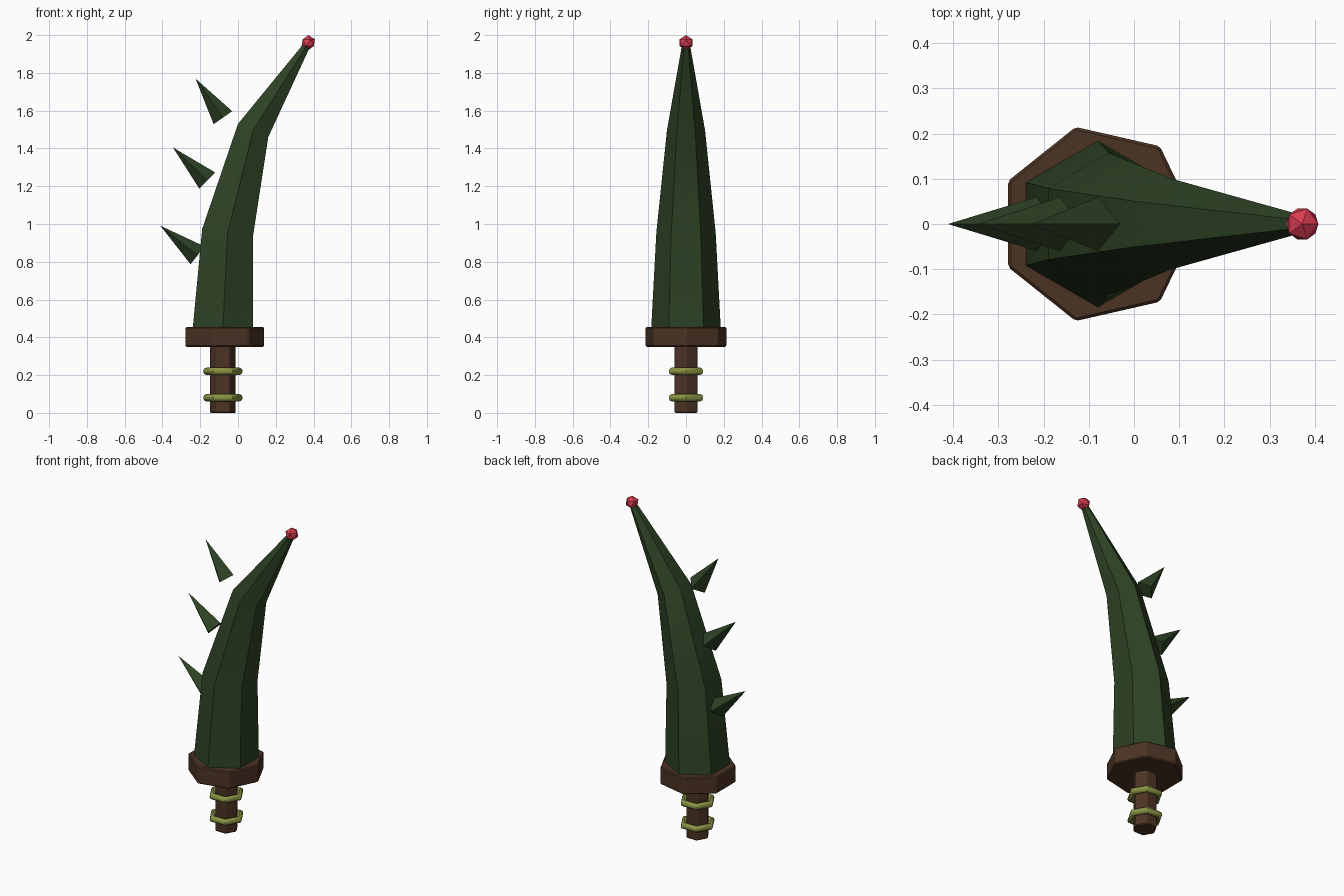
import bpy, bmesh, math
from mathutils import Vector

if "Cube" in bpy.data.objects:
    bpy.data.objects.remove(bpy.data.objects["Cube"])

AXIS_X = -0.08   # handle and guard share this vertical axis


def material(name, rgb):
    m = bpy.data.materials.new(name)
    m.diffuse_color = (*rgb, 1)
    m.use_nodes = True
    m.node_tree.nodes["Principled BSDF"].inputs["Base Color"].default_value = m.diffuse_color
    return m


GREEN = material("dark green", (0.027, 0.055, 0.018))
BROWN = material("wood brown", (0.072, 0.033, 0.017))
OLIVE = material("olive vine", (0.25, 0.29, 0.055))
RED = material("berry red", (0.70, 0.045, 0.08))


def finish(name, bm, mat, bevel=0, smooth=None):
    bmesh.ops.recalc_face_normals(bm, faces=bm.faces)
    mesh = bpy.data.meshes.new(name)
    bm.to_mesh(mesh)
    bm.free()
    mesh.materials.append(mat)
    ob = bpy.data.objects.new(name, mesh)
    bpy.context.collection.objects.link(ob)
    if bevel:
        mod = ob.modifiers.new("bevel", 'BEVEL')
        mod.width, mod.segments = bevel, 1
    if smooth:
        bpy.context.view_layer.objects.active = ob
        ob.select_set(True)
        bpy.ops.object.shade_smooth_by_angle(angle=math.radians(smooth))
        ob.select_set(False)
    return ob


def loft(rings, closed=False):
    """Skin rings of points; cap the ends, or join last to first."""
    bm = bmesh.new()
    loops = [[bm.verts.new(p) for p in ring] for ring in rings]
    pairs = list(zip(loops, loops[1:]))
    if closed:
        pairs.append((loops[-1], loops[0]))
    else:
        bm.faces.new(loops[0])
        bm.faces.new(loops[-1])
    for a, b in pairs:
        for i in range(len(a)):
            j = (i + 1) % len(a)
            bm.faces.new((a[i], a[j], b[j], b[i]))
    return bm


def ring(x, z, r, sides, start=0, tilt=0):
    """Polygon around (x, 0, z), leaning towards +x by tilt degrees."""
    t = math.radians(tilt)
    u, v = Vector((math.cos(t), 0, -math.sin(t))), Vector((0, 1, 0))
    angles = [math.radians(start) + math.tau * i / sides for i in range(sides)]
    return [Vector((x, 0, z)) + r * (u * math.cos(a) + v * math.sin(a)) for a in angles]


# Handle and seven-sided guard
finish("grip", loft([ring(AXIS_X, z, 0.07, 6) for z in (0, 0.36)]), BROWN, 0.005)
finish("guard", loft([ring(AXIS_X, z, 0.22, 7) for z in (0.35, 0.455)]), BROWN, 0.006)

# Six-sided bands round the handle
for n, z in enumerate((0.08, 0.22)):
    section = [math.tau * k / 8 for k in range(8)]
    rings = [ring(AXIS_X, z + 0.02 * math.sin(a), 0.085 + 0.02 * math.cos(a), 6)
             for a in section]
    finish(f"grip_band_{n + 1}", loft(rings, closed=True), OLIVE, smooth=50)

# Curved tapering blade: x, z, radius, tilt
BLADE = [(-0.08, 0.45, 0.184, 0), (-0.055, 0.955, 0.157, 8),
         (0.08, 1.495, 0.101, 23.5), (0.37, 1.955, 0.02, 32.5)]
finish("blade", loft([ring(x, z, r, 6, 30, t) for x, z, r, t in BLADE]), GREEN, smooth=35)

# Four-sided thorns along the back: base x, base z, tilt
for n, (x, z, tilt) in enumerate([(-0.214, 0.834, -51.5), (-0.163, 1.23, -46),
                                  (-0.08, 1.563, -35)]):
    bm = bmesh.new()
    base = [bm.verts.new(p) for p in ring(x, z, 0.06, 4, 0, tilt)]
    t = math.radians(tilt)
    tip = bm.verts.new((x + 0.252 * math.sin(t), 0, z + 0.252 * math.cos(t)))
    bm.faces.new(base)
    for i in range(4):
        bm.faces.new((base[i], base[(i + 1) % 4], tip))
    finish(f"thorn_{n + 1}", bm, GREEN)

# Berry on the point
bm = bmesh.new()
bmesh.ops.create_icosphere(bm, subdivisions=1, radius=0.04)
bmesh.ops.translate(bm, verts=bm.verts, vec=(0.372, 0, 1.96))
finish("tip_berry", bm, RED)
